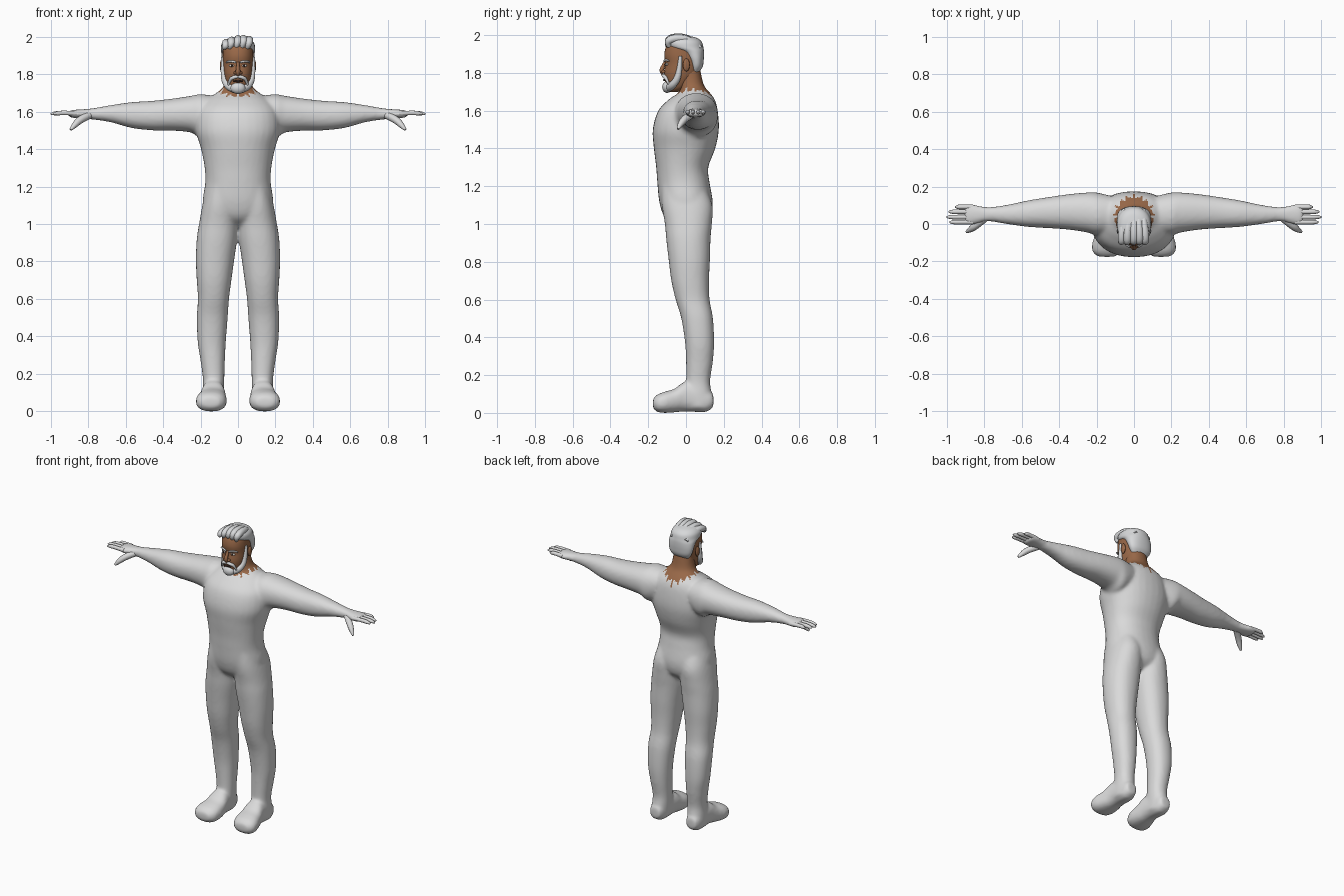
import bpy
import bmesh
import math
from mathutils import Matrix

cube = bpy.data.objects.get("Cube")
if cube:
    bpy.data.objects.remove(cube, do_unlink=True)


def material(name, r, g, b):
    mat = bpy.data.materials.new(name)
    mat.use_nodes = True
    mat.diffuse_color = (r, g, b, 1)
    node = next(n for n in mat.node_tree.nodes if n.type == "BSDF_PRINCIPLED")
    node.inputs["Base Color"].default_value = (r, g, b, 1)
    node.inputs["Roughness"].default_value = 0.7
    return mat


SUIT = material("pale_grey_suit", 0.7, 0.7, 0.7)
HAIR = material("silver_hair", 0.68, 0.69, 0.7)
SKIN = material("brown_skin", 0.32, 0.14, 0.065)
DARK = material("dark_brown", 0.04, 0.02, 0.015)
WHITE = material("eye_white", 0.75, 0.74, 0.7)


def link(name, mesh, *mats):
    mesh.materials.clear()
    for mat in mats:
        mesh.materials.append(mat)
    mesh.shade_smooth()
    ob = bpy.data.objects.new(name, mesh)
    bpy.context.collection.objects.link(ob)
    return ob


def baked(ob):
    """Evaluated copy of an object's mesh."""
    graph = bpy.context.evaluated_depsgraph_get()
    return bpy.data.meshes.new_from_object(ob.evaluated_get(graph))


def finish(name, bm, *mats):
    bmesh.ops.recalc_face_normals(bm, faces=bm.faces)
    mesh = bpy.data.meshes.new(name)
    bm.to_mesh(mesh)
    bm.free()
    return link(name, mesh, *mats)


def spline_rows(rows, steps=5):
    """Catmull-Rom interpolation between section rows."""
    pts = [rows[0], *rows, rows[-1]]
    for p, q, r, s in zip(pts, pts[1:], pts[2:], pts[3:]):
        for k in range(steps):
            t = k / steps
            yield [b + t / 2 * (c - a + t * (2 * a - 5 * b + 4 * c - d + t * (3 * (b - c) + d - a)))
                   for a, b, c, d in zip(p, q, r, s)]
    yield rows[-1]


def loft(bm, axis, rows, side=1, power=2.2, seg=32):
    """Rows are (position, low, high, low, high) across the two other axes."""
    rings = []
    for t, a0, a1, b0, b1 in spline_rows(rows):
        ring = []
        for i in range(seg):
            ang = math.tau * i / seg
            c, s = math.cos(ang), math.sin(ang)
            c = math.copysign(abs(c) ** (2 / power), c)
            s = math.copysign(abs(s) ** (2 / power), s)
            co = [(a0 + a1 + (a1 - a0) * c) / 2, (b0 + b1 + (b1 - b0) * s) / 2]
            co.insert(axis, t)
            co[0] *= side
            ring.append(bm.verts.new(co))
        rings.append(ring)
    for low, high in zip(rings, rings[1:]):
        for i in range(seg):
            j = (i + 1) % seg
            bm.faces.new((low[i], low[j], high[j], high[i]))
    bm.faces.new(rings[0])
    bm.faces.new(rings[-1])


def wide(rows):
    """Expand (z, half width, front, back) to symmetric section rows."""
    return [(z, -w, w, f, b) for z, w, f, b in rows]


def tubes(name, mat, paths, sides=(1, -1)):
    """Tapered strands through (x, y, z, radius) points."""
    curve = bpy.data.curves.new(name, "CURVE")
    curve.dimensions = "3D"
    curve.bevel_depth = 1
    curve.bevel_resolution = 3
    curve.use_fill_caps = True
    for path in paths:
        for side in sides:
            sp = curve.splines.new("NURBS")
            sp.points.add(len(path) - 1)
            for p, (x, y, z, r) in zip(sp.points, path):
                p.co = (x * side, y, z, 1)
                p.radius = r
            sp.order_u = 3
            sp.use_endpoint_u = True
            sp.resolution_u = 6
    temp = bpy.data.objects.new(name + "_path", curve)
    bpy.context.collection.objects.link(temp)
    mesh = baked(temp)
    bpy.data.objects.remove(temp, do_unlink=True)
    return link(name, mesh, mat)


def blobs(name, mat, centre, size, sides=(1, -1)):
    bm = bmesh.new()
    for side in sides:
        place = Matrix.Translation((centre[0] * side, *centre[1:])) @ Matrix.Diagonal((*size, 1))
        bmesh.ops.create_uvsphere(bm, u_segments=20, v_segments=12, radius=1, matrix=place)
    return finish(name, bm, mat)


# Torso and neck
bm = bmesh.new()
loft(bm, 2, wide([(.975, .04, -.03, .06), (1.03, .15, -.108, .125), (1.11, .188, -.14, .142),
                  (1.22, .175, -.152, .125), (1.3, .178, -.158, .118), (1.4, .197, -.17, .155),
                  (1.5, .225, -.176, .174), (1.6, .215, -.147, .168), (1.66, .17, -.09, .152),
                  (1.7, .115, -.035, .122), (1.74, .076, -.036, .093), (1.85, .062, -.04, .07)]))
for side in (1, -1):
    # Leg
    loft(bm, 2, [(1.2, 0, .165, -.13, .1), (1.1, 0, .19, -.128, .14), (1, 0, .208, -.112, .137),
                 (.92, .004, .22, -.105, .13), (.81, .02, .225, -.092, .127),
                 (.7, .035, .22, -.078, .122), (.6, .048, .214, -.055, .125),
                 (.5, .055, .22, -.025, .143), (.37, .065, .215, -.005, .149),
                 (.27, .07, .2, 0, .142), (.17, .073, .187, 0, .128),
                 (.1, .075, .19, -.01, .135), (.03, .08, .19, 0, .13)], side)
    # Foot
    loft(bm, 1, [(.145, .1, .17, .03, .1), (.1, .083, .187, .004, .13), (0, .07, .195, .008, .165),
                 (-.06, .062, .21, .003, .128), (-.11, .06, .224, 0, .113),
                 (-.15, .072, .22, .004, .098), (-.175, .1, .19, .025, .075)], side, 2.4)
    # Arm and palm
    loft(bm, 0, [(.05, -.03, .13, 1.54, 1.67), (.187, -.06, .166, 1.46, 1.692),
                 (.25, -.045, .168, 1.488, 1.684), (.35, -.03, .159, 1.498, 1.669),
                 (.46, -.022, .143, 1.5, 1.657), (.57, -.015, .125, 1.513, 1.65),
                 (.68, 0, .102, 1.543, 1.634), (.78, .014, .09, 1.558, 1.617),
                 (.85, -.002, .103, 1.564, 1.611), (.89, -.002, .104, 1.568, 1.608),
                 (.905, .015, .09, 1.578, 1.6)], side)
raw = finish("body_parts", bm, SUIT)
remesh = raw.modifiers.new("merge", "REMESH")
remesh.mode = "VOXEL"
remesh.voxel_size = 0.01
smooth = raw.modifiers.new("soften", "SMOOTH")
smooth.factor = 0.5
smooth.iterations = 8
body = link("body", baked(raw), SUIT, SKIN)
bpy.data.objects.remove(raw, do_unlink=True)

# Bare neck with a ragged neckline
for face in body.data.polygons:
    x, y, z = face.center
    y -= 0.045
    ang = math.atan2(y, x)
    edge = 0.102 + 0.009 * math.sin(17 * ang) + 0.006 * math.sin(29 * ang)
    face.material_index = int(z > 1.62 and math.hypot(x, y) < edge)

# Fingers and thumbs
fingers = [[(.86, y, 1.59, .0125), (.93, y, 1.594, .0125), (tip - .015, y, 1.59, .012),
            (tip, y, 1.587, .004)]
           for y, tip in ((.091, .955), (.065, .99), (.037, 1), (.01, .985))]
tubes("fingers", SUIT, fingers)
tubes("thumbs", SUIT, [[(.79, .035, 1.582, .02), (.84, -.005, 1.56, .021),
                        (.875, -.032, 1.525, .016), (.893, -.042, 1.503, .007)]])

# Head
bm = bmesh.new()
loft(bm, 2, wide([(1.7, .03, -.095, -.04), (1.72, .05, -.104, 0), (1.76, .066, -.111, .04),
                  (1.8, .075, -.116, .07), (1.85, .08, -.11, .083), (1.9, .082, -.115, .086),
                  (1.95, .076, -.1, .078), (1.98, .045, -.06, .05)]))
finish("head", bm, SKIN)
tubes("nose", SKIN, [[(0, -.108, 1.862, .008), (0, -.122, 1.835, .01),
                      (0, -.131, 1.81, .014), (0, -.12, 1.796, .011)]], (1,))
blobs("nostrils", SKIN, (.013, -.118, 1.806), (.01, .012, .009))
blobs("ears", SKIN, (.087, .002, 1.842), (.01, .018, .034))
blobs("eyes", WHITE, (.033, -.1, 1.845), (.015, .011, .007))
blobs("irises", DARK, (.033, -.108, 1.845), (.006, .005, .006))
blobs("mouth", DARK, (0, -.114, 1.762), (.028, .007, .006), (1,))

# Hair cap and swept locks
bm = bmesh.new()
loft(bm, 2, wide([(1.793, .045, .03, .06), (1.83, .074, .022, .087), (1.87, .086, .008, .094),
                  (1.91, .089, -.025, .095), (1.935, .091, -.09, .092), (1.965, .086, -.104, .083),
                  (1.985, .065, -.08, .058), (1.995, .03, -.04, .02)]))
finish("hair", bm, HAIR)
locks = []
for x in (-.065, -.035, .0, .03, .06):
    top = 1.988 - 3 * (x - .02) ** 2
    locks.append([(x - .01, -.088, 1.94, .012), (x, -.105, top - .015, .021),
                  (x, -.05, top + .004, .022), (x * .8, .03, top - .01, .02),
                  (x * .8, .075, 1.93, .014)])
tubes("hair_locks", HAIR, locks, (1,))

# Beard, moustache and brows
tubes("jaw_beard", HAIR, [[(.083, -.03, 1.89, .008), (.08, -.033, 1.83, .013),
                           (.072, -.045, 1.765, .019), (.045, -.082, 1.725, .022),
                           (0, -.097, 1.718, .022)]])
blobs("chin_beard", HAIR, (0, -.1, 1.725), (.04, .026, .031), (1,))
tubes("moustache", HAIR, [[(0, -.121, 1.787, .008), (.022, -.119, 1.784, .011),
                           (.045, -.103, 1.77, .009), (.052, -.092, 1.74, .005)]])
tubes("brows", HAIR, [[(.012, -.115, 1.862, .005), (.035, -.111, 1.873, .007),
                       (.063, -.09, 1.863, .004)]])
